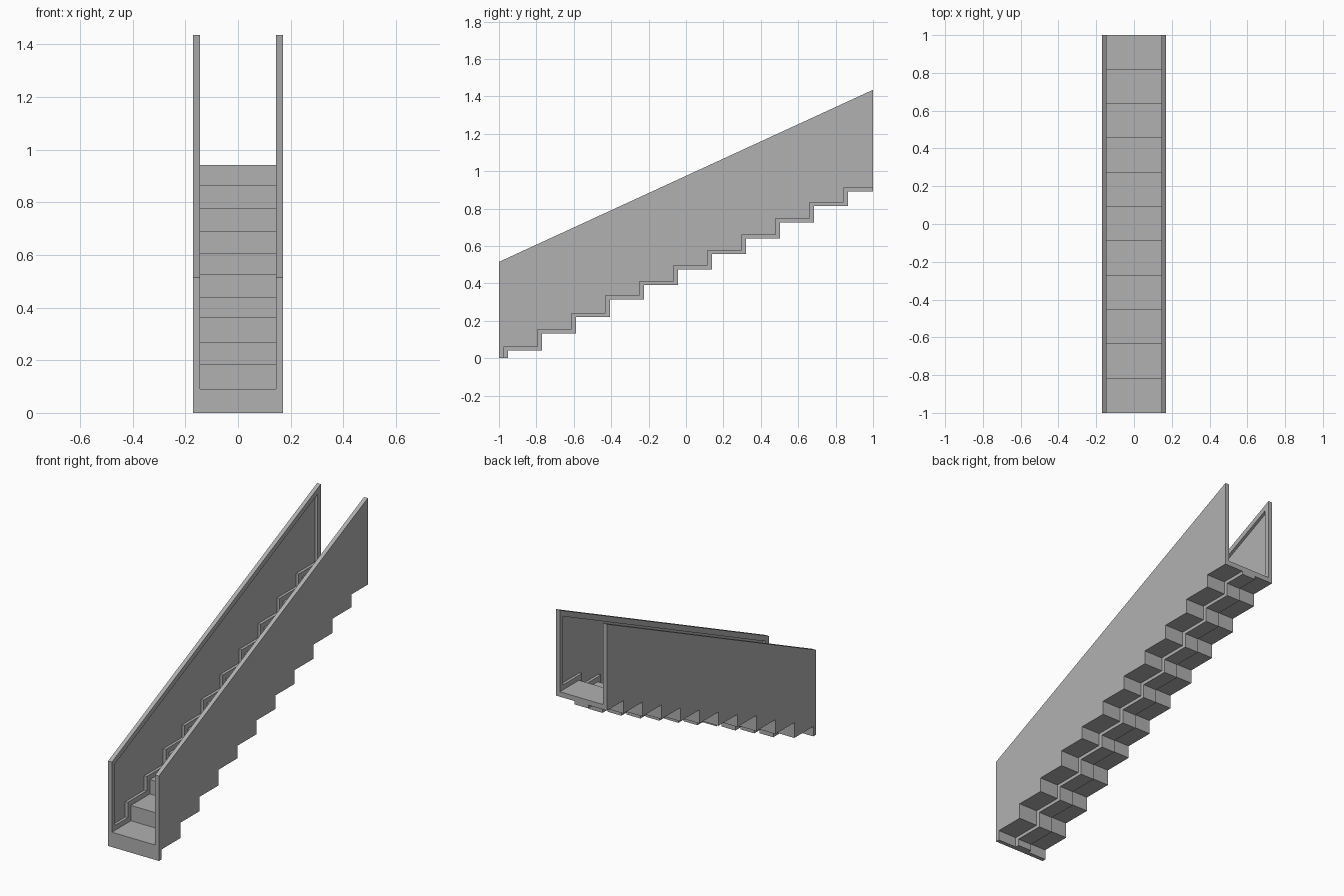
import bpy
import bmesh

cube = bpy.data.objects.get("Cube")
if cube:
    bpy.data.objects.remove(cube, do_unlink=True)

# One plain grey for the whole staircase
grey = bpy.data.materials.new("plain_grey")
grey.use_nodes = True
color = (0.44, 0.44, 0.44, 1)
grey.diffuse_color = color
grey.node_tree.nodes["Principled BSDF"].inputs["Base Color"].default_value = color

TREADS = [0.09, 0.183, 0.27, 0.365, 0.441, 0.525, 0.607, 0.69, 0.776, 0.863, 0.941]
COUNT = len(TREADS)
RUN = 2 / COUNT
INNER, OUTER = 0.145, 0.17      # inside and outside of the side walls
BORDER = 0.03                   # frame width around the wall recess
RECESS = 0.017


def rail(y):
    """Height of the sloping wall top."""
    return 0.975 + 0.46 * y


def step_line(dy, dz, end=1.0):
    """Stair outline without its foot, moved back by dy and down by dz."""
    points = []
    for k, z in enumerate(TREADS):
        back = end if k == COUNT - 1 else -1 + (k + 1) * RUN + dy
        points += [(-1 + k * RUN + dy, z - dz), (back, z - dz)]
    return points


def footed(dy, dz):
    return [(-1 + dy, 0)] + step_line(dy, dz)


def extrude(name, profile, x0, x1):
    """Sweep a side profile (y, z) from x0 to x1."""
    bm = bmesh.new()
    face = bm.faces.new([bm.verts.new((x0, y, z)) for y, z in profile])
    swept = bmesh.ops.extrude_face_region(bm, geom=[face])["geom"]
    verts = [v for v in swept if isinstance(v, bmesh.types.BMVert)]
    bmesh.ops.translate(bm, verts=verts, vec=(x1 - x0, 0, 0))
    bmesh.ops.recalc_face_normals(bm, faces=bm.faces)
    mesh = bpy.data.meshes.new(name)
    bm.to_mesh(mesh)
    bm.free()
    mesh.materials.append(grey)
    obj = bpy.data.objects.new(name, mesh)
    bpy.context.collection.objects.link(obj)
    return obj


# Folded stair slab and the stringer running under its middle
underside = footed(0.024, 0.03)
extrude("stair_flight", footed(0, 0) + underside[::-1], -INNER, INNER)
extrude("centre_stringer", underside + footed(0.048, 0.05)[::-1], -0.046, 0.046)

# Side walls with a recessed panel on the inner face
wall_profile = [(-1, 0)] + underside + [(1, rail(1)), (-1, rail(-1))]
lo, hi = -1 + BORDER, 1 - BORDER
hole = step_line(-BORDER, -BORDER, hi)
hole[0] = (lo, hole[0][1])
hole += [(hi, rail(hi) - 0.035), (lo, rail(lo) - 0.035)]

for name, side in (("left_wall", 1), ("right_wall", -1)):
    wall = extrude(name, wall_profile, side * INNER, side * OUTER)
    cutter = extrude("recess_cutter", hole, side * (INNER - 0.05), side * (INNER + RECESS))
    cutter.hide_render = True
    cut = wall.modifiers.new("recess", "BOOLEAN")
    cut.operation = "DIFFERENCE"
    cut.solver = "EXACT"
    cut.object = cutter
    bpy.context.view_layer.objects.active = wall
    bpy.ops.object.modifier_apply(modifier=cut.name)
    bpy.data.objects.remove(cutter, do_unlink=True)
